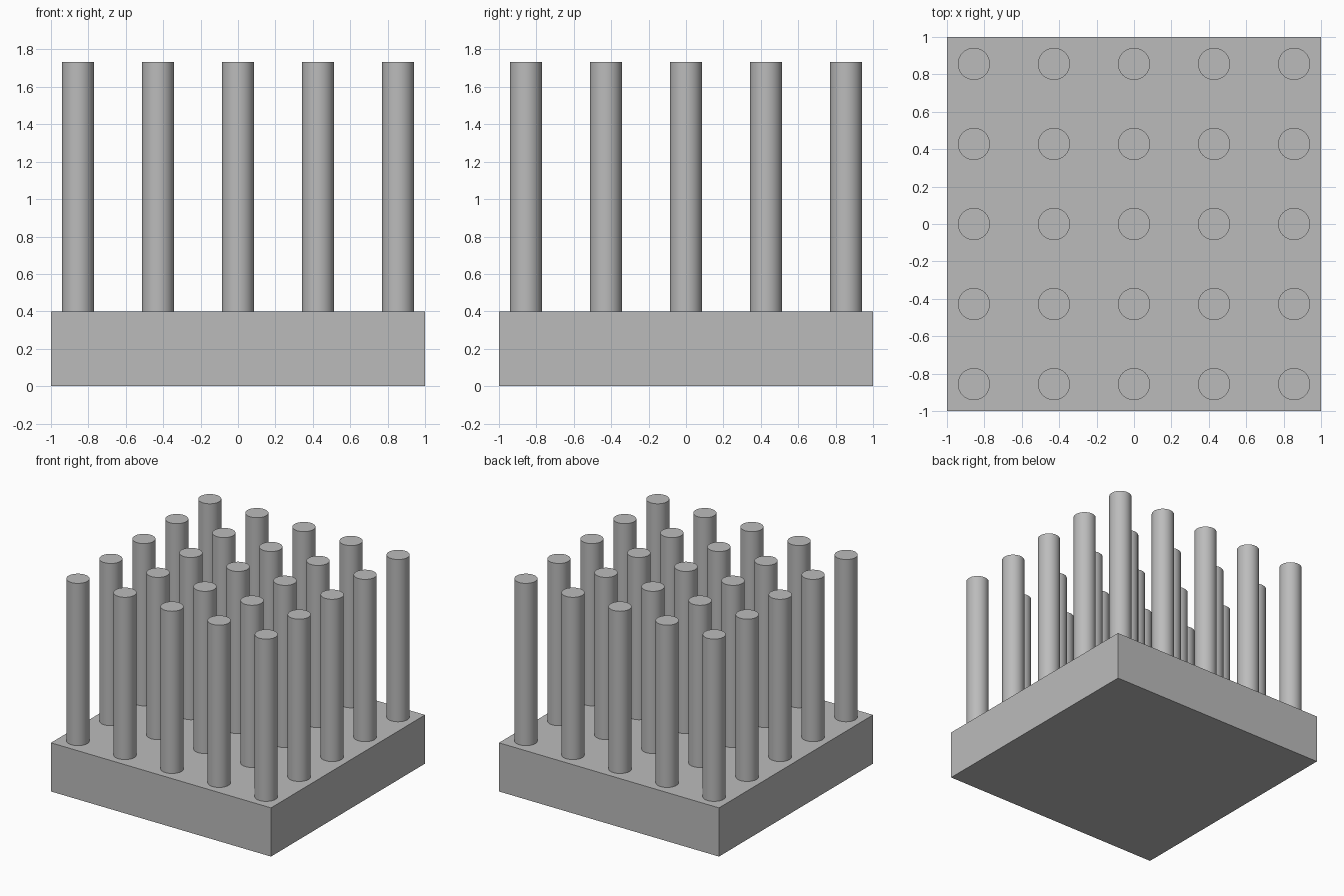
import bpy

# Remove the default cube
cube = bpy.data.objects.get("Cube")
if cube:
    bpy.data.objects.remove(cube, do_unlink=True)

BASE_HEIGHT = 0.4
TOP = 1.733
RADIUS = 0.0857
SPACING = 0.428
GREY = (0.5, 0.5, 0.5, 1)

# Single grey material
metal = bpy.data.materials.new("grey_metal")
metal.use_nodes = True
metal.diffuse_color = GREY
metal.node_tree.nodes["Principled BSDF"].inputs["Base Color"].default_value = GREY

# Square base block
bpy.ops.mesh.primitive_cube_add(size=1, location=(0, 0, BASE_HEIGHT / 2))
base = bpy.context.object
base.name = "base_block"
base.scale = (2, 2, BASE_HEIGHT)
bpy.ops.object.transform_apply(location=False, rotation=False, scale=True)
base.data.materials.append(metal)

# One smooth round pin standing on the base
bpy.ops.mesh.primitive_cylinder_add(vertices=64, radius=RADIUS, depth=TOP - BASE_HEIGHT)
pin = bpy.context.object
pin.data.materials.append(metal)
bpy.ops.object.shade_smooth_by_angle()

# Repeat the pin over a five by five grid, sharing its mesh
for row in range(5):
    for column in range(5):
        if row or column:
            copy = pin.copy()
            bpy.context.collection.objects.link(copy)
        else:
            copy = pin
        copy.name = f"pin_row_{row + 1}_column_{column + 1}"
        copy.location = ((column - 2) * SPACING, (row - 2) * SPACING,
                         (TOP + BASE_HEIGHT) / 2)
